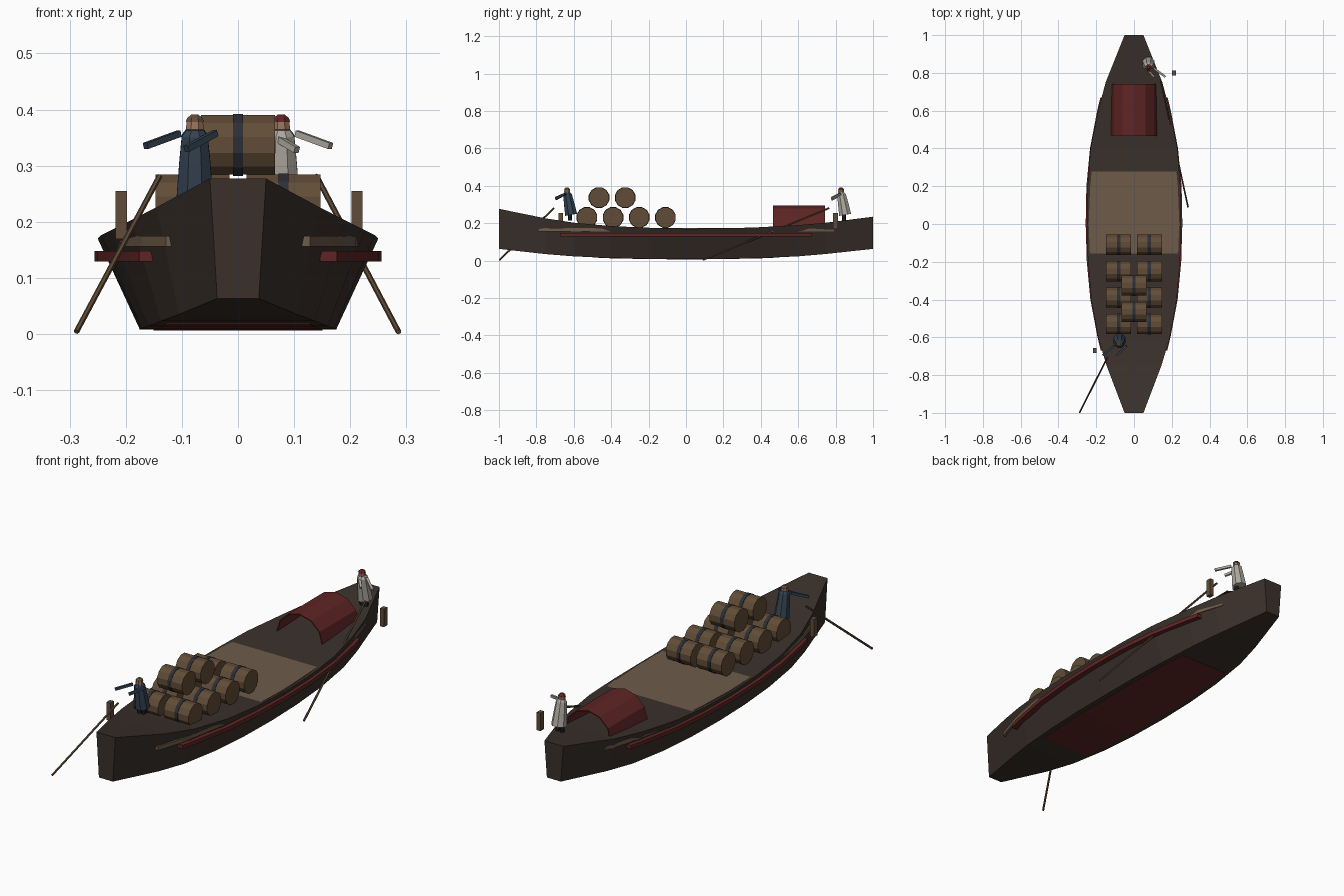
import bpy, bmesh, math
from mathutils import Vector, Matrix

if "Cube" in bpy.data.objects:
    bpy.data.objects.remove(bpy.data.objects["Cube"])


def mat(name, c):
    m = bpy.data.materials.new(name)
    m.diffuse_color = (*c, 1)
    m.use_nodes = True
    m.node_tree.nodes["Principled BSDF"].inputs["Base Color"].default_value = m.diffuse_color
    return m


DARK = mat("dark_wood", (0.043, 0.03, 0.024))
TAN = mat("tan_wood", (0.155, 0.105, 0.068))
WOOD = mat("barrel_wood", (0.12, 0.073, 0.038))
IRON = mat("iron", (0.025, 0.028, 0.036))
RED = mat("red", (0.115, 0.018, 0.018))
BLUE = mat("blue_cloth", (0.035, 0.055, 0.085))
NAVY = mat("navy_cloth", (0.012, 0.015, 0.022))
PALE = mat("pale_cloth", (0.42, 0.39, 0.34))
SKIN = mat("skin", (0.32, 0.18, 0.11))


def finish(name, bm, m):
    bmesh.ops.recalc_face_normals(bm, faces=bm.faces)
    me = bpy.data.meshes.new(name)
    bm.to_mesh(me)
    bm.free()
    me.materials.append(m)
    ob = bpy.data.objects.new(name, me)
    bpy.context.collection.objects.link(ob)
    return ob


def loft(name, rings, m):
    """Skin closed rings of equal size and cap both ends."""
    bm = bmesh.new()
    vs = [[bm.verts.new(p) for p in r] for r in rings]
    n = len(vs[0])
    for a, b in zip(vs, vs[1:]):
        for i in range(n):
            j = (i + 1) % n
            bm.faces.new((a[i], a[j], b[j], b[i]))
    bm.faces.new(vs[0])
    bm.faces.new(vs[-1])
    return finish(name, bm, m)


def lathe(name, start, end, profile, sides, m):
    """profile: (fraction along axis, radius) pairs."""
    a, b = Vector(start), Vector(end)
    q = (b - a).to_track_quat('Z', 'Y')
    rings = []
    for t, r in profile:
        c = a.lerp(b, t)
        rings.append([c + q @ Vector((r * math.cos(w), r * math.sin(w), 0))
                      for w in (2 * math.pi * (i + 0.5) / sides for i in range(sides))])
    return loft(name, rings, m)


def box(name, c, s, m):
    bm = bmesh.new()
    bmesh.ops.create_cube(bm, size=1)
    bmesh.ops.transform(bm, matrix=Matrix.Translation(c) @ Matrix.Diagonal((*s, 1)), verts=bm.verts)
    return finish(name, bm, m)


# Hull stations: y, top half width, top z, bottom half width, bottom z
stations = [(-1, .05, .277, .037, .063), (-.75, .145, .226, .105, .035),
            (-.6, .19, .203, .137, .023), (-.4, .226, .185, .16, .014),
            (-.2, .244, .176, .172, .01), (0, .25, .17, .175, .008),
            (.2, .246, .172, .172, .01), (.4, .23, .179, .16, .014),
            (.6, .19, .19, .137, .023), (.75, .15, .203, .105, .036),
            (1, .05, .235, .037, .063)]
loft("hull", [[(-w, y, z), (w, y, z), (b, y, zb), (-b, y, zb)] for y, w, z, b, zb in stations], DARK)

# Level cargo floor: shows where the deck dips, and through the sides near the ends
floor = [(-.79, .128), (-.66, .17), (-.45, .21), (-.2, .232), (0, .24),
         (.2, .232), (.45, .208), (.66, .168), (.79, .128)]
loft("cargo_floor", [[(-w, y, .1747), (w, y, .1747), (w, y, .156), (-w, y, .156)] for y, w in floor], TAN)

# Red bottom plate, following the rise of the hull underside
plate = [(y, b * .86, zb) for y, w, z, b, zb in stations if abs(y) < .5]
plate = [(-.5, .128, .0185)] + plate + [(.5, .128, .0185)]
loft("bottom_plate", [[(-w, y, z + .006), (w, y, z + .006), (w, y, z - .0015), (-w, y, z - .0015)]
                      for y, w, z in plate], RED)

# Rubbing strakes along both sides
strake = [(-.67, .158), (-.6, .175), (-.4, .213), (-.2, .232), (0, .238),
          (.2, .234), (.4, .215), (.6, .177), (.67, .16)]
for s, side in ((-1, "left"), (1, "right")):
    loft(side + "_strake", [[(s * (w - .012), y, .129), (s * (w + .018), y, .129),
                             (s * (w + .018), y, .148), (s * (w - .012), y, .148)] for y, w in strake], RED)


# Barrels with a middle band
def barrel(x, y, z):
    lathe("barrel", (x - .066, y, z), (x + .066, y, z), [(0, .055), (1, .055)], 12, WOOD)
    lathe("barrel_band", (x - .009, y, z), (x + .009, y, z), [(0, .057), (1, .057)], 12, IRON)


for y in (-.53, -.39, -.25, -.11):
    for x in (-.081, .081):
        barrel(x, y, .231)
for y in (-.465, -.325):
    barrel(0, y, .337)

# Arched canopy, open at both ends
bm = bmesh.new()
arch = [(.12 * math.cos(i * math.pi / 6), .18 + .113 * math.sin(i * math.pi / 6)) for i in range(7)]
rows = [[bm.verts.new((x, y, z)) for x, z in arch] for y in (.466, .742)]
for i in range(6):
    bm.faces.new((rows[0][i], rows[0][i + 1], rows[1][i + 1], rows[1][i]))
canopy = finish("canopy", bm, RED)
mod = canopy.modifiers.new("thickness", 'SOLIDIFY')
mod.thickness = .005
mod.offset = 0

# Oar posts and oars
box("front_oar_post", (-.208, -.67, .212), (.02, .026, .086), WOOD)
box("back_oar_post", (.212, .80, .212), (.02, .026, .086), WOOD)
lathe("front_oar", (-.14, -.705, .281), (-.288, -.998, .004), [(0, .005), (1, .005)], 6, WOOD)
lathe("back_oar", (.14, .765, .281), (.286, .09, .004), [(0, .005), (1, .005)], 6, WOOD)


# Boatmen: legs, leaning robe, head, cap and two stiff arms
def boatman(name, x, y, zfoot, cloth, cap, arms):
    for s in (-1, 1):
        lathe(name + "_leg", (x + s * .012, y, zfoot), (x + s * .012, y, .26), [(0, .01), (1, .01)], 6, NAVY)
    lathe(name + "_robe", (x, y + .006, .245), (x, y - .016, .366),
          [(0, .035), (.5, .03), (.9, .025), (1, .015)], 8, cloth)
    lathe(name + "_head", (x, y - .016, .356), (x, y - .016, .388),
          [(0, .008), (.25, .017), (.7, .016), (1, .008)], 8, SKIN)
    lathe(name + "_cap", (x, y - .016, .378), (x, y - .016, .391),
          [(0, .0175), (.5, .015), (1, .007)], 8, cap)
    for a, b in arms:
        lathe(name + "_arm", a, b, [(0, .008), (1, .008)], 4, cloth)


boatman("front_boatman", -.077, -.62, .215, BLUE, WOOD,
        [((-.105, -.645, .357), (-.165, -.695, .335)), ((-.04, -.645, .358), (-.092, -.695, .33))])
boatman("back_boatman", .077, .845, .21, PALE, RED,
        [((.105, .825, .357), (.165, .78, .335)), ((.065, .825, .352), (.105, .78, .328))])
